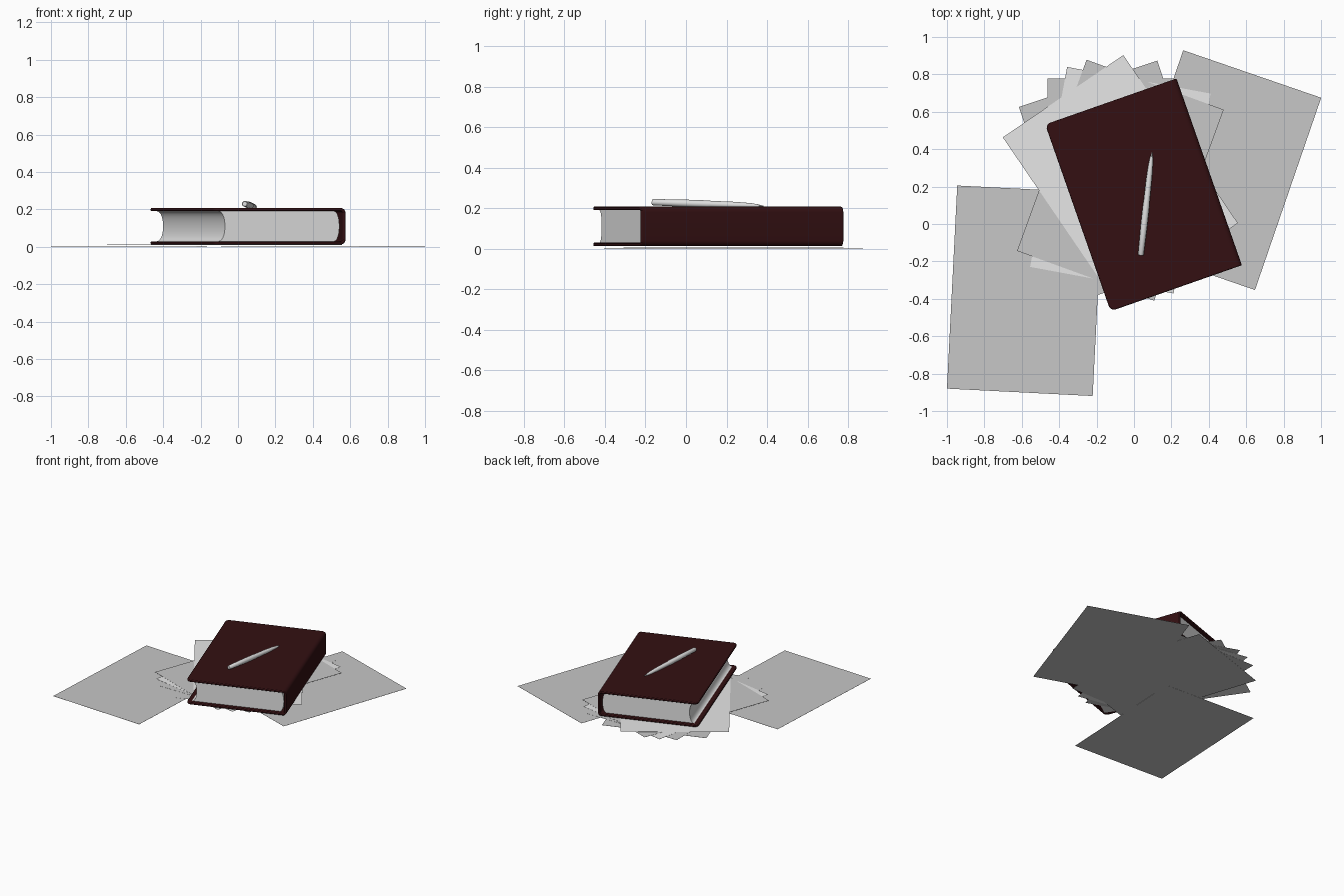
import bpy, bmesh, math
from mathutils import Vector, Matrix

if "Cube" in bpy.data.objects:
    bpy.data.objects.remove(bpy.data.objects["Cube"])


def material(name, rgb):
    m = bpy.data.materials.new(name)
    m.diffuse_color = (*rgb, 1)
    m.use_nodes = True
    m.node_tree.nodes["Principled BSDF"].inputs["Base Color"].default_value = m.diffuse_color
    return m


COVER = material("dark red leather", (0.033, 0.005, 0.006))
WHITE = material("white paper", (0.8, 0.8, 0.8))
GREY = material("grey paper", (0.57, 0.57, 0.57))
SILVER = material("pen silver", (0.72, 0.72, 0.72))


def finish(bm, name, mat, matrix, smooth=True):
    bmesh.ops.recalc_face_normals(bm, faces=bm.faces)
    mesh = bpy.data.meshes.new(name)
    bm.to_mesh(mesh)
    bm.free()
    ob = bpy.data.objects.new(name, mesh)
    bpy.context.collection.objects.link(ob)
    mesh.materials.append(mat)
    ob.matrix_world = matrix
    if smooth:
        bpy.ops.object.select_all(action='DESELECT')
        ob.select_set(True)
        bpy.context.view_layer.objects.active = ob
        bpy.ops.object.shade_smooth_by_angle(angle=math.radians(35))
    return ob


def place(x, y, z, deg):
    return Matrix.Translation((x, y, z)) @ Matrix.Rotation(math.radians(deg), 4, 'Z')


def extrude_profile(points, half):
    """Extrude an (x, z) outline from y = -half to y = half."""
    bm = bmesh.new()
    face = bm.faces.new([bm.verts.new((x, -half, z)) for x, z in points])
    res = bmesh.ops.extrude_face_region(bm, geom=[face])
    verts = [g for g in res["geom"] if isinstance(g, bmesh.types.BMVert)]
    bmesh.ops.translate(bm, verts=verts, vec=(0, 2 * half, 0))
    return bm


def arc(cx, cz, r, a0, a1, n=8):
    return [(cx + r * math.cos(math.radians(a0 + (a1 - a0) * i / n)),
             cz + r * math.sin(math.radians(a0 + (a1 - a0) * i / n))) for i in range(n + 1)]


# Loose sheets: two at the bottom, a fanned stack above them
def sheet(name, x, y, level, deg, mat):
    bm = bmesh.new()
    bmesh.ops.create_cube(bm, size=1)
    bmesh.ops.scale(bm, vec=(0.78, 1.087, 0.0008), verts=bm.verts)
    finish(bm, name, mat, place(x, y, 0.0004 + 0.0021 * level, deg), smooth=False)


sheet("loose_sheet_left", -0.583, -0.357, 0, -2.9, GREY)
sheet("loose_sheet_right", 0.455, 0.288, 0, -19, GREY)
FAN = [(18.5, GREY), (0, GREY), (-10.5, WHITE), (-20, GREY), (34.3, WHITE)]
for i, (deg, mat) in enumerate(FAN):
    sheet(f"stack_sheet_{i + 1}", -0.073, 0.234, i + 1, deg, mat)

# Book cover: C-shaped section, closed on the spine side
BOOK = place(0.051, 0.156, 0.0125, 19.3)
W, H, T, TH = 0.372, 0.529, 0.195, 0.017
R = 0.028
outline = ([(-W, 0)] + arc(W - R, R, R, -90, 0) + arc(W - R, T - R, R, 0, 90) + [(-W, T)]
           + [(-W, T - TH)] + arc(W - R, T - R, R - TH, 90, 0)
           + arc(W - R, R, R - TH, 0, -90) + [(-W, TH)])
bm = extrude_profile(outline, H)
corners = [e for e in bm.edges
           if all(v.co.x < -W + 0.001 for v in e.verts)
           and abs(e.verts[0].co.y - e.verts[1].co.y) < 1e-5
           and abs(e.verts[0].co.z - e.verts[1].co.z) < TH + 0.001]
bmesh.ops.bevel(bm, geom=corners, offset=0.03, segments=6, profile=0.5, affect='EDGES')
cover = finish(bm, "book_cover", COVER, BOOK)
bev = cover.modifiers.new("soft_edges", 'BEVEL')
bev.width, bev.segments = 0.005, 2
bev.limit_method, bev.angle_limit = 'ANGLE', math.radians(50)

# Page block: hollow fore edge, rounded back
z0, z1, N = TH - 0.001, T - TH + 0.001, 14


def bulge(x, depth):
    return [(x + depth * math.sin(math.pi * i / N) ** 0.8 if 0 < i < N else x,
             z0 + (z1 - z0) * (0.5 - 0.5 * math.cos(math.pi * i / N))) for i in range(N + 1)]


block = bulge(0.31, 0.035) + bulge(-0.345, 0.042)[::-1]
finish(extrude_profile(block, 0.5), "page_block", WHITE, BOOK)

# Pen: lathed body lying on the cover
tail, tip = Vector((0.036, -0.168, 0.230)), Vector((0.096, 0.383, 0.211))
length = (tip - tail).length
PROFILE = [(0, 0.0), (0, 0.012), (0.01, 0.0155), (0.3, 0.018), (0.5, 0.018), (0.53, 0.0165),
           (0.75, 0.0155), (0.88, 0.012), (0.96, 0.007), (0.965, 0.004), (1, 0.002), (1, 0.0)]
bm = bmesh.new()
verts = [bm.verts.new((r, 0, t * length)) for t, r in PROFILE]
edges = [bm.edges.new(p) for p in zip(verts, verts[1:])]
bmesh.ops.spin(bm, geom=verts + edges, cent=(0, 0, 0), axis=(0, 0, 1),
               angle=math.tau, steps=20, use_merge=True)
bmesh.ops.remove_doubles(bm, verts=bm.verts, dist=1e-5)
rot = (tip - tail).to_track_quat('Z', 'Y').to_matrix().to_4x4()
finish(bm, "pen", SILVER, Matrix.Translation(tail) @ rot)
